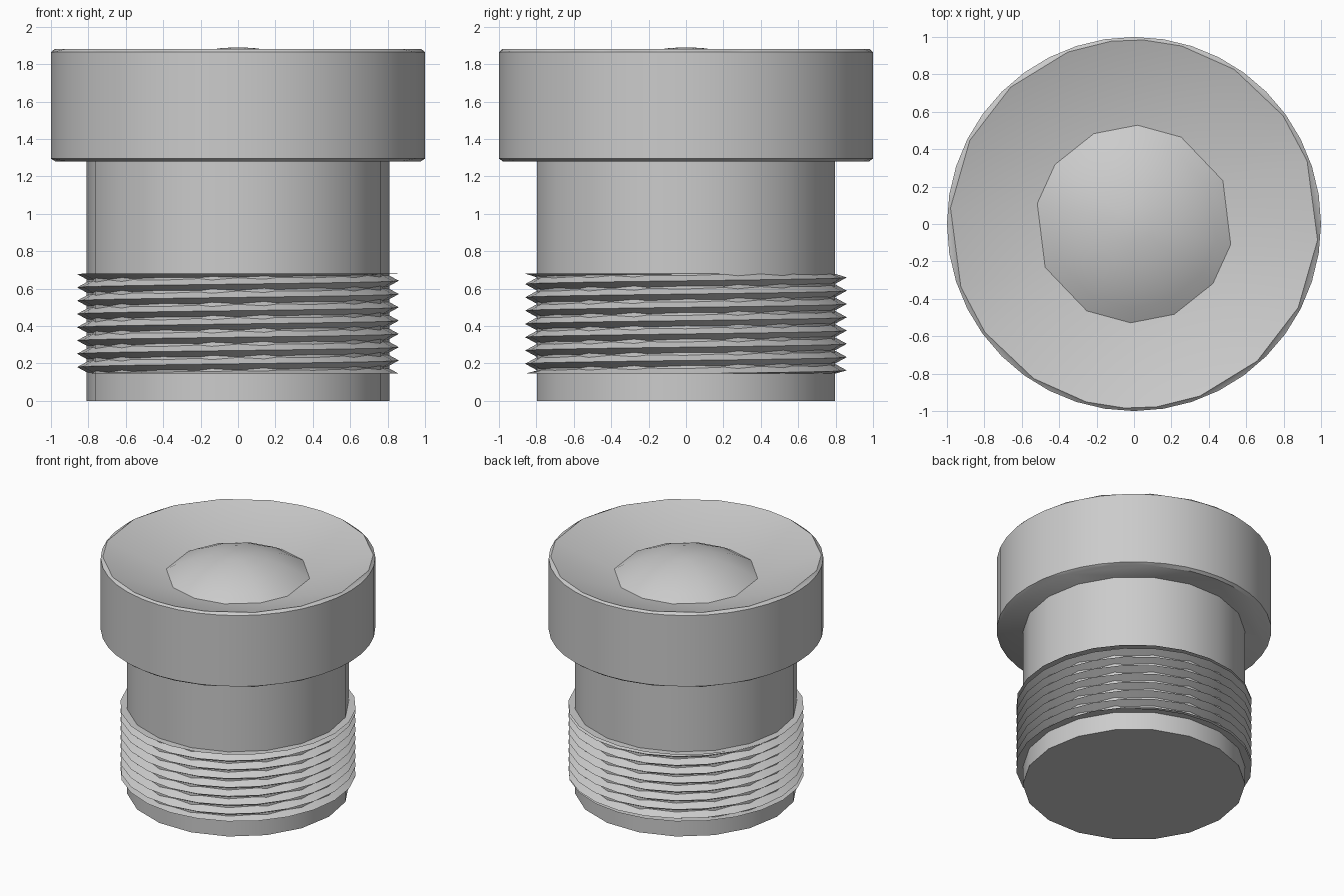
import bpy, bmesh
from math import sin, cos, pi, radians, sqrt

if "Cube" in bpy.data.objects:
    bpy.data.objects.remove(bpy.data.objects["Cube"], do_unlink=True)

grey = bpy.data.materials.new("plain grey")
grey.use_nodes = True
grey.diffuse_color = (0.6, 0.6, 0.6, 1)
grey.node_tree.nodes["Principled BSDF"].inputs["Base Color"].default_value = (0.6, 0.6, 0.6, 1)


def half_turn(degrees):
    """Angles of one side, repeated on the opposite side."""
    return sorted(radians(d + turn) for d in degrees for turn in (0, 180))


def even(count):
    return [2 * pi * i / count for i in range(count)]


def ring(bm, angles, radius, z):
    verts = [bm.verts.new((radius * cos(a), radius * sin(a), z)) for a in angles]
    return [bm.edges.new((v, verts[i - 1])) for i, v in enumerate(verts)]


def finish(bm, name, recalc=True):
    if recalc:
        bmesh.ops.recalc_face_normals(bm, faces=bm.faces)
    mesh = bpy.data.meshes.new(name)
    bm.to_mesh(mesh)
    bm.free()
    mesh.materials.append(grey)
    obj = bpy.data.objects.new(name, mesh)
    bpy.context.collection.objects.link(obj)
    bpy.ops.object.select_all(action='DESELECT')
    obj.select_set(True)
    bpy.context.view_layer.objects.active = obj
    bpy.ops.object.shade_smooth_by_angle(angle=radians(25))


def loft(name, sections):
    """Closed solid through rings given as (angles, radius, z)."""
    bm = bmesh.new()
    rings = [ring(bm, *s) for s in sections]
    for lower, upper in zip(rings, rings[1:]):
        bmesh.ops.bridge_loops(bm, edges=lower + upper)
    for end in (rings[0], rings[-1]):
        bmesh.ops.contextual_create(bm, geom=end)
    finish(bm, name)


rim = half_turn([87, 75, 57, 36, 20, -5, -27, -48, -69, -83])
eye = half_turn([88, 61.5, 26, -12, -37, -66])
shaft = even(18)
outer = even(40)

# Wide head with chamfered edges and a conical dish in its top
loft("head", [(rim, 0.98, 1.28), (outer, 1.0, 1.295), (outer, 1.0, 1.865),
              (rim, 0.985, 1.88), (eye, 0.54, 1.735)])

# Shallow dome rising from the dish
dome_r, dome_top = 0.983, 1.89
loft("dome", [(eye, r, dome_top - dome_r + sqrt(dome_r ** 2 - r * r))
              for r in (0.54, 0.45, 0.34, 0.22, 0.1, 0.03)])

# Shaft with a shallow round recess underneath
loft("shaft", [(shaft, 0.81, 1.285), (shaft, 0.81, 0), (even(20), 0.64, 0),
               (even(20), 0.64, 0.075)])

# Helical thread, cut flat at both ends
low, high, pitch, steps = 0.145, 0.68, 0.071, 24
bm = bmesh.new()
previous = None
for i in range(-steps, int((high - low) / pitch + 2) * steps):
    a = 2 * pi * i / steps
    z = low + pitch * i / steps
    row = []
    for radius, rise in ((0.795, -pitch / 2), (0.86, 0), (0.795, pitch / 2)):
        height = min(max(z + rise, low), high)
        row.append(bm.verts.new((radius * cos(a), radius * sin(a), height)))
    if previous:
        for k in (0, 1):
            bm.faces.new((previous[k], row[k], row[k + 1], previous[k + 1]))
    previous = row
bmesh.ops.remove_doubles(bm, verts=bm.verts, dist=0.0005)
bmesh.ops.dissolve_degenerate(bm, edges=bm.edges, dist=0.0005)
finish(bm, "thread", recalc=False)
